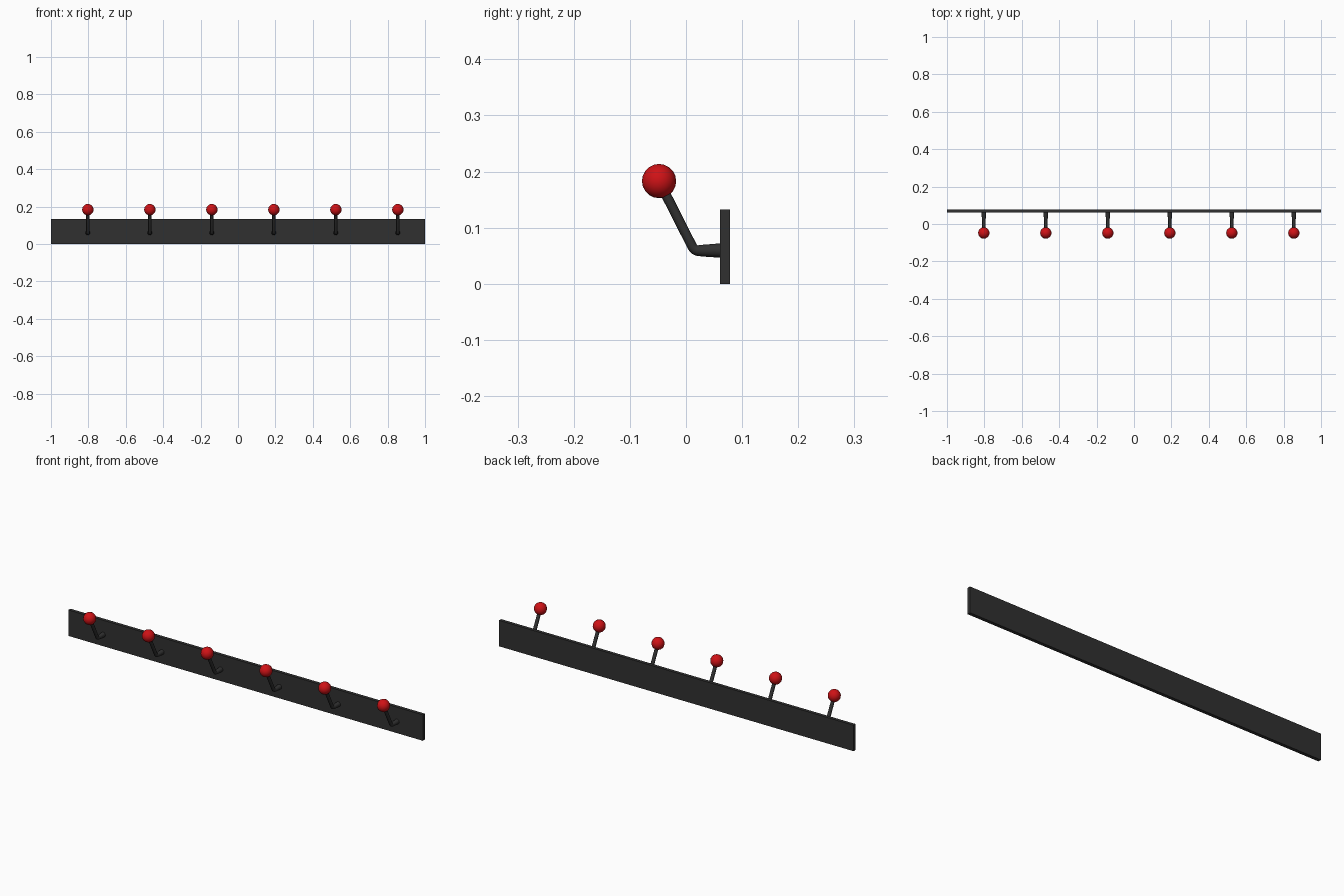
import bpy
from mathutils import Vector

if "Cube" in bpy.data.objects:
    bpy.data.objects.remove(bpy.data.objects["Cube"])


def material(name, rgb):
    mat = bpy.data.materials.new(name)
    mat.diffuse_color = (*rgb, 1)
    mat.use_nodes = True
    mat.node_tree.nodes["Principled BSDF"].inputs["Base Color"].default_value = mat.diffuse_color
    return mat


dark = material("dark_metal", (0.03, 0.03, 0.03))
red = material("red_knob", (0.62, 0.006, 0.008))


def smooth(obj):
    bpy.ops.object.select_all(action='DESELECT')
    obj.select_set(True)
    bpy.context.view_layer.objects.active = obj
    bpy.ops.object.shade_smooth_by_angle(angle=0.7)


# wall board
bpy.ops.mesh.primitive_cube_add(size=1, location=(0, 0.0695, 0.066))
board = bpy.context.object
board.name = "wall_board"
board.scale = (2, 0.017, 0.132)
board.data.materials.append(dark)


# bent hook arm: y, z, radius along its path (flared at the board)
ARM = [(0.064, 0.0592, 0.0130), (0.030, 0.0590, 0.0105), (0.020, 0.0593, 0.0095),
       (0.0155, 0.0612, 0.0090), (0.0115, 0.0655, 0.0088), (-0.043, 0.173, 0.0088)]


def add_arm(x, index):
    curve = bpy.data.curves.new("hook_arm", 'CURVE')
    curve.dimensions = '3D'
    curve.bevel_depth = 1.0
    curve.bevel_resolution = 4
    curve.use_fill_caps = True
    spline = curve.splines.new('POLY')
    spline.points.add(len(ARM) - 1)
    for point, (y, z, r) in zip(spline.points, ARM):
        point.co = (0, y, z, 1)
        point.radius = r
    obj = bpy.data.objects.new(f"hook_arm_{index}", curve)
    bpy.context.collection.objects.link(obj)
    obj.location.x = x
    bpy.ops.object.select_all(action='DESELECT')
    obj.select_set(True)
    bpy.context.view_layer.objects.active = obj
    bpy.ops.object.convert(target='MESH')
    obj = bpy.context.object
    obj.data.materials.clear()
    obj.data.materials.append(dark)
    smooth(obj)


# round knob on the end of each arm
def add_knob(x, index):
    bpy.ops.mesh.primitive_uv_sphere_add(segments=16, ring_count=10, radius=0.0305,
                                         location=Vector((x, -0.048, 0.183)))
    obj = bpy.context.object
    obj.name = f"knob_{index}"
    obj.data.materials.append(red)
    smooth(obj)


# six evenly spaced hooks
for i in range(6):
    x = -0.803 + 0.3315 * i
    add_arm(x, i + 1)
    add_knob(x, i + 1)
